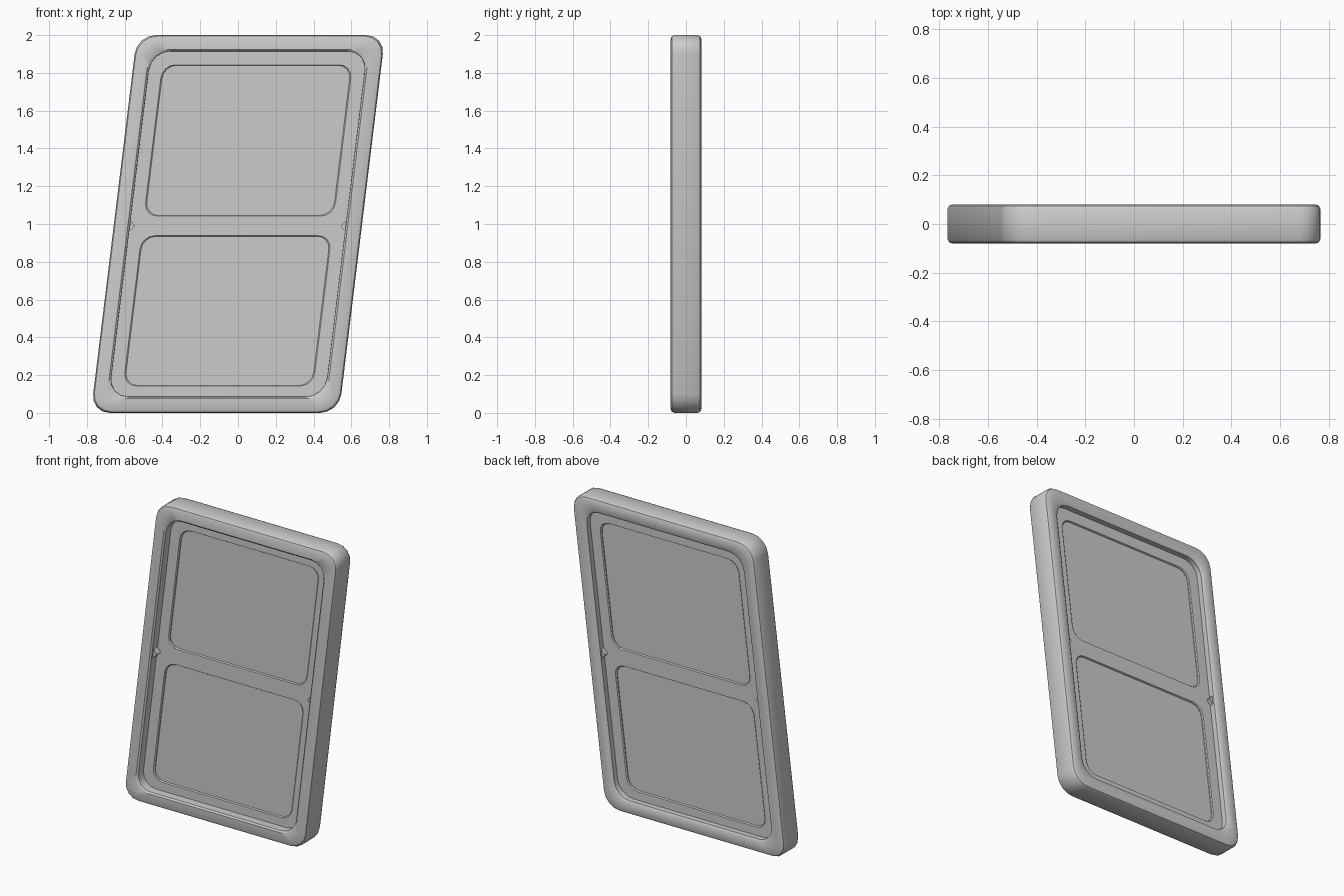
import bpy, bmesh, math

if "Cube" in bpy.data.objects:
    bpy.data.objects.remove(bpy.data.objects["Cube"])

LEAN = 0.122  # sideways lean of the whole window per unit of height


def rounded_loop(bm, hw, z0, z1, r, y, seg=4):
    """Leaning rounded rectangle of vertices in the xz plane."""
    verts = []
    corners = [(hw - r, z1 - r, 0), (-hw + r, z1 - r, 90),
               (-hw + r, z0 + r, 180), (hw - r, z0 + r, 270)]
    for cx, cz, a0 in corners:
        for i in range(seg + 1):
            a = math.radians(a0 + 90 * i / seg)
            x, z = cx + r * math.cos(a), cz + r * math.sin(a)
            verts.append(bm.verts.new((x + LEAN * (z - 1), y, z)))
    return verts


def loft(name, loops, closed=False, caps=False):
    """Bridge loops given as (half width, z0, z1, radius, y)."""
    bm = bmesh.new()
    rings = [rounded_loop(bm, *l) for l in loops]
    pairs = list(zip(rings, rings[1:]))
    if closed:
        pairs.append((rings[-1], rings[0]))
    for a, b in pairs:
        n = len(a)
        for i in range(n):
            j = (i + 1) % n
            bm.faces.new((a[i], a[j], b[j], b[i]))
    if caps:
        bm.faces.new(rings[0])
        bm.faces.new(rings[-1])
    bmesh.ops.recalc_face_normals(bm, faces=bm.faces)
    me = bpy.data.meshes.new(name)
    bm.to_mesh(me)
    bm.free()
    ob = bpy.data.objects.new(name, me)
    bpy.context.collection.objects.link(ob)
    bpy.ops.object.select_all(action='DESELECT')
    ob.select_set(True)
    bpy.context.view_layer.objects.active = ob
    bpy.ops.object.shade_smooth_by_angle(angle=math.radians(35))
    return ob


# Outer frame: (inset, y, corner radius) around its cross-section
section = [(0.0, -0.062, 0.10), (0.006, -0.075, 0.10), (0.02, -0.081, 0.09),
           (0.075, -0.081, 0.10), (0.085, -0.072, 0.10),
           (0.087, 0.072, 0.10), (0.075, 0.081, 0.10),
           (0.02, 0.081, 0.09), (0.006, 0.075, 0.10), (0.0, 0.062, 0.10)]
loft("outer_frame", [(0.657 - d, d, 2 - d, r, y) for d, y, r in section], closed=True)

# Two recessed sashes, each with a slightly sunken pane
for tag, s0, s1, p0, p1 in (("lower", 0.05, 0.99, 0.145, 0.935),
                            ("upper", 0.99, 1.95, 1.045, 1.84)):
    loft(tag + "_sash", [(0.60, s0, s1, 0.001, -0.02), (0.503, p0 - .003, p1 + .003, 0.07, -0.02),
                         (0.497, p0, p1, 0.07, -0.015), (0.497, p0, p1, 0.07, 0.03),
                         (0.503, p0 - .003, p1 + .003, 0.07, 0.035), (0.60, s0, s1, 0.001, 0.035)])
    loft(tag + "_pane", [(0.51, p0 - 0.01, p1 + 0.01, 0.07, -0.008),
                         (0.51, p0 - 0.01, p1 + 0.01, 0.07, 0.023)], caps=True)

# Small pointed nubs where the middle rail meets the frame
for side, tag in ((-1, "left"), (1, "right")):
    bm = bmesh.new()
    tri = [(side * 0.58, 1.03), (side * 0.545, 0.99), (side * 0.58, 0.95)]
    front = [bm.verts.new((x + LEAN * (z - 1), -0.06, z)) for x, z in tri]
    back = [bm.verts.new((x + LEAN * (z - 1), 0.06, z)) for x, z in tri]
    bm.faces.new(front)
    bm.faces.new(back)
    for i in range(3):
        j = (i + 1) % 3
        bm.faces.new((front[i], front[j], back[j], back[i]))
    bmesh.ops.recalc_face_normals(bm, faces=bm.faces)
    me = bpy.data.meshes.new(tag + "_rail_nub")
    bm.to_mesh(me)
    bm.free()
    bpy.context.collection.objects.link(bpy.data.objects.new(tag + "_rail_nub", me))
